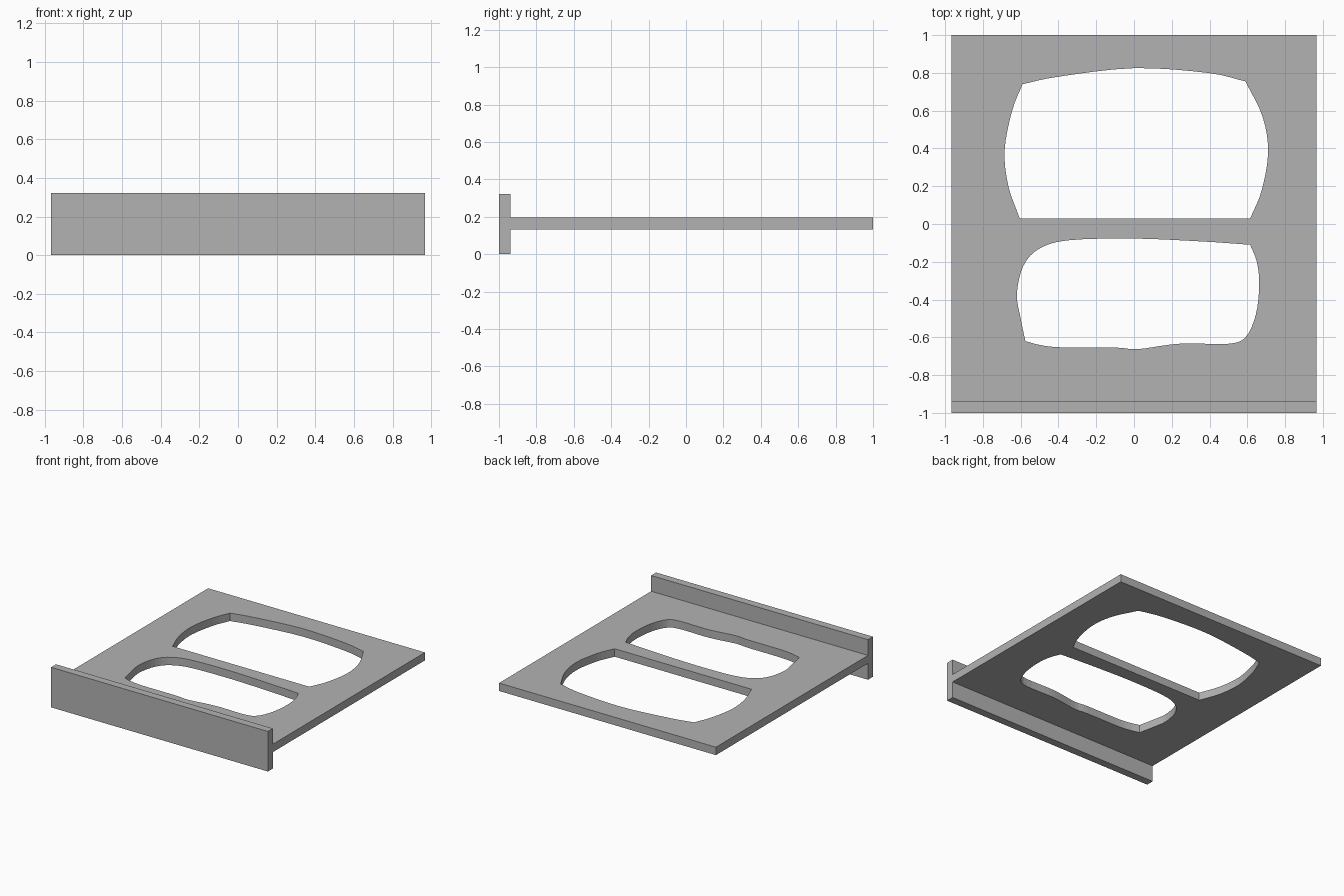
import bpy
import bmesh
from mathutils import Vector

HALF_WIDTH = 0.967
PLATE_BOTTOM, PLATE_TOP = 0.132, 0.196
PANEL_HEIGHT, PANEL_BACK = 0.323, -0.937

if "Cube" in bpy.data.objects:
    bpy.data.objects.remove(bpy.data.objects["Cube"], do_unlink=True)

grey = bpy.data.materials.new("plain_grey")
grey.use_nodes = True
colour = (0.45, 0.45, 0.45, 1)
grey.diffuse_color = colour
grey.node_tree.nodes["Principled BSDF"].inputs["Base Color"].default_value = colour


def prism(name, outline, bottom, top):
    """Solid made by raising a closed outline from bottom to top."""
    bm = bmesh.new()
    base = bm.faces.new([bm.verts.new((p[0], p[1], bottom)) for p in outline])
    raised = bmesh.ops.extrude_face_region(bm, geom=[base], use_keep_orig=True)["geom"]
    verts = [item for item in raised if isinstance(item, bmesh.types.BMVert)]
    bmesh.ops.translate(bm, verts=verts, vec=(0, 0, top - bottom))
    bmesh.ops.recalc_face_normals(bm, faces=bm.faces)
    mesh = bpy.data.meshes.new(name)
    bm.to_mesh(mesh)
    bm.free()
    mesh.materials.append(grey)
    obj = bpy.data.objects.new(name, mesh)
    bpy.context.collection.objects.link(obj)
    return obj


def rectangle(front, back):
    return [(-HALF_WIDTH, front), (HALF_WIDTH, front), (HALF_WIDTH, back), (-HALF_WIDTH, back)]


def smooth_stroke(points, steps=4):
    """Flowing curve through the points, without the last one."""
    pts = [Vector(p) for p in points]
    if len(pts) == 2:
        return pts[:1]
    pts = [2 * pts[0] - pts[1]] + pts + [2 * pts[-1] - pts[-2]]
    result = []
    for a, b, c, d in zip(pts, pts[1:], pts[2:], pts[3:]):
        for i in range(steps):
            t = i / steps
            result.append(b + (c - a) * (t / 2)
                          + (2 * a - 5 * b + 4 * c - d) * (t * t / 2)
                          + (3 * b - a - 3 * c + d) * (t ** 3 / 2))
    return result


def closed_outline(strokes):
    """Join strokes that meet at sharp corners."""
    return [p for stroke in strokes for p in smooth_stroke(stroke)]


# Large rear opening: straight front edge, bowed sides and back
rear_opening = closed_outline([
    [(-0.605, 0.03), (0.615, 0.03)],
    [(0.615, 0.03), (0.675, 0.175), (0.71, 0.38), (0.68, 0.57), (0.59, 0.755)],
    [(0.59, 0.755), (0.39, 0.8), (0, 0.825), (-0.4, 0.78), (-0.59, 0.74)],
    [(-0.59, 0.74), (-0.645, 0.6), (-0.685, 0.39), (-0.665, 0.2), (-0.605, 0.03)],
])

# Smaller front opening with a wavy front edge
front_opening = closed_outline([
    [(0.615, -0.11), (0.65, -0.2), (0.663, -0.32), (0.645, -0.48), (0.59, -0.6),
     (0.5, -0.634), (0.29, -0.632), (0.18, -0.64), (0.015, -0.663), (-0.1, -0.654),
     (-0.38, -0.653), (-0.49, -0.642), (-0.575, -0.62)],
    [(-0.575, -0.62), (-0.6, -0.5), (-0.62, -0.37), (-0.585, -0.22), (-0.5, -0.13),
     (-0.345, -0.086), (0, -0.077), (0.37, -0.093), (0.615, -0.11)],
])

# Flat plate with both openings cut through
plate = prism("plate", rectangle(PANEL_BACK, 1), PLATE_BOTTOM, PLATE_TOP)
for name, outline in (("rear_cutter", rear_opening), ("front_cutter", front_opening)):
    cutter = prism(name, outline, 0, PANEL_HEIGHT)
    cutter.hide_render = True
    cut = plate.modifiers.new(name, "BOOLEAN")
    cut.operation = "DIFFERENCE"
    cut.solver = "EXACT"
    cut.object = cutter
    bpy.context.view_layer.objects.active = plate
    bpy.ops.object.modifier_apply(modifier=cut.name)
    bpy.data.objects.remove(cutter, do_unlink=True)

# Upright panel across the front
prism("front_panel", rectangle(-1, PANEL_BACK), 0, PANEL_HEIGHT)
